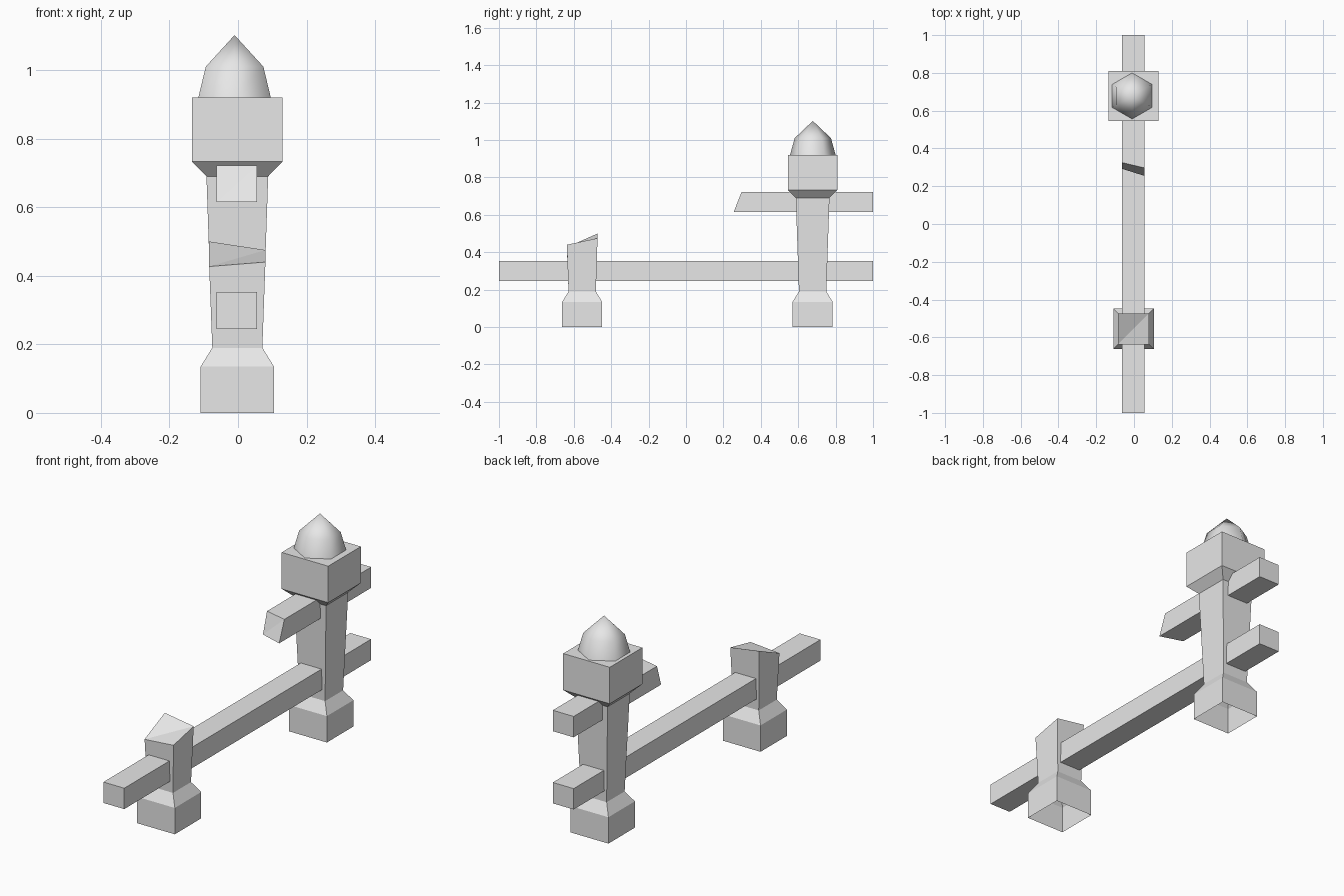
import bpy, bmesh
from math import pi, sin, cos

cube = bpy.data.objects.get("Cube")
if cube:
    bpy.data.objects.remove(cube, do_unlink=True)

stone = bpy.data.materials.new("grey_stone")
stone.use_nodes = True
GREY = (0.8, 0.8, 0.8, 1)
stone.diffuse_color = GREY
stone.node_tree.nodes["Principled BSDF"].inputs["Base Color"].default_value = GREY


def finish(name, bm, smooth=False):
    bmesh.ops.recalc_face_normals(bm, faces=bm.faces)
    mesh = bpy.data.meshes.new(name)
    bm.to_mesh(mesh)
    bm.free()
    mesh.materials.append(stone)
    for p in mesh.polygons:
        p.use_smooth = smooth
    obj = bpy.data.objects.new(name, mesh)
    bpy.context.collection.objects.link(obj)
    return obj


def loft(bm, cx, cy, profile, sides, turn):
    """Stack rings of (corner radius, height) and bridge them."""
    rings = []
    for r, z in profile:
        rings.append([bm.verts.new((cx + r * cos(turn + 2 * pi * i / sides),
                                    cy + r * sin(turn + 2 * pi * i / sides), z))
                      for i in range(sides)])
    for a, b in zip(rings, rings[1:]):
        for i in range(sides):
            j = (i + 1) % sides
            bm.faces.new((a[i], a[j], b[j], b[i]))
    return rings


def square_post(bm, cy, profile):
    # corners run: back +x, back -x, front -x, front +x
    return loft(bm, -0.002, cy, [(h * 2 ** 0.5, z) for h, z in profile], 4, pi / 4)


def rail(name, z0, z1, slant=None):
    bm = bmesh.new()
    bmesh.ops.create_cube(bm, size=1)
    for v in bm.verts:
        key = (v.co.x > 0, v.co.z > 0)
        front = slant[key] if slant else -1
        v.co = (0.055 if key[0] else -0.063,
                1 if v.co.y > 0 else front,
                z1 if key[1] else z0)
    if slant:
        # the broken end is a slightly twisted face
        end = min(bm.faces, key=lambda f: f.calc_center_median().y)
        bmesh.ops.triangulate(bm, faces=[end])
    return finish(name, bm)


# Posts are hollow shells, open underneath
foot = [(0.107, 0), (0.107, 0.135), (0.073, 0.19)]

# Whole post with its flared square cap
bm = bmesh.new()
rings = square_post(bm, 0.677, foot + [(0.09, 0.69), (0.132, 0.733), (0.132, 0.92)])
bm.faces.new(rings[-1])
finish("back_post", bm)

# Broken post with an uneven top of two triangles
bm = bmesh.new()
rings = square_post(bm, -0.555, foot + [(0.082, 0.45)])
top = rings[-1]
for v, z in zip(top, (0.475, 0.5, 0.427, 0.44)):
    v.co.z = z
bm.faces.new((top[0], top[1], top[2]))
bm.faces.new((top[0], top[2], top[3]))
finish("broken_front_post", bm)

# Six-sided pointed finial
bm = bmesh.new()
rings = loft(bm, -0.01, 0.678, [(0.122, 0.92), (0.097, 1.01)], 6, pi / 2)
tip = bm.verts.new((-0.01, 0.678, 1.102))
for i in range(6):
    bm.faces.new((rings[-1][i], rings[-1][(i + 1) % 6], tip))
finish("post_finial", bm, smooth=True)

# Rails: a full lower one and a snapped upper one
rail("lower_rail", 0.245, 0.352)
rail("broken_upper_rail", 0.615, 0.722,
     {(False, False): 0.292, (True, False): 0.255,
      (False, True): 0.325, (True, True): 0.297})
